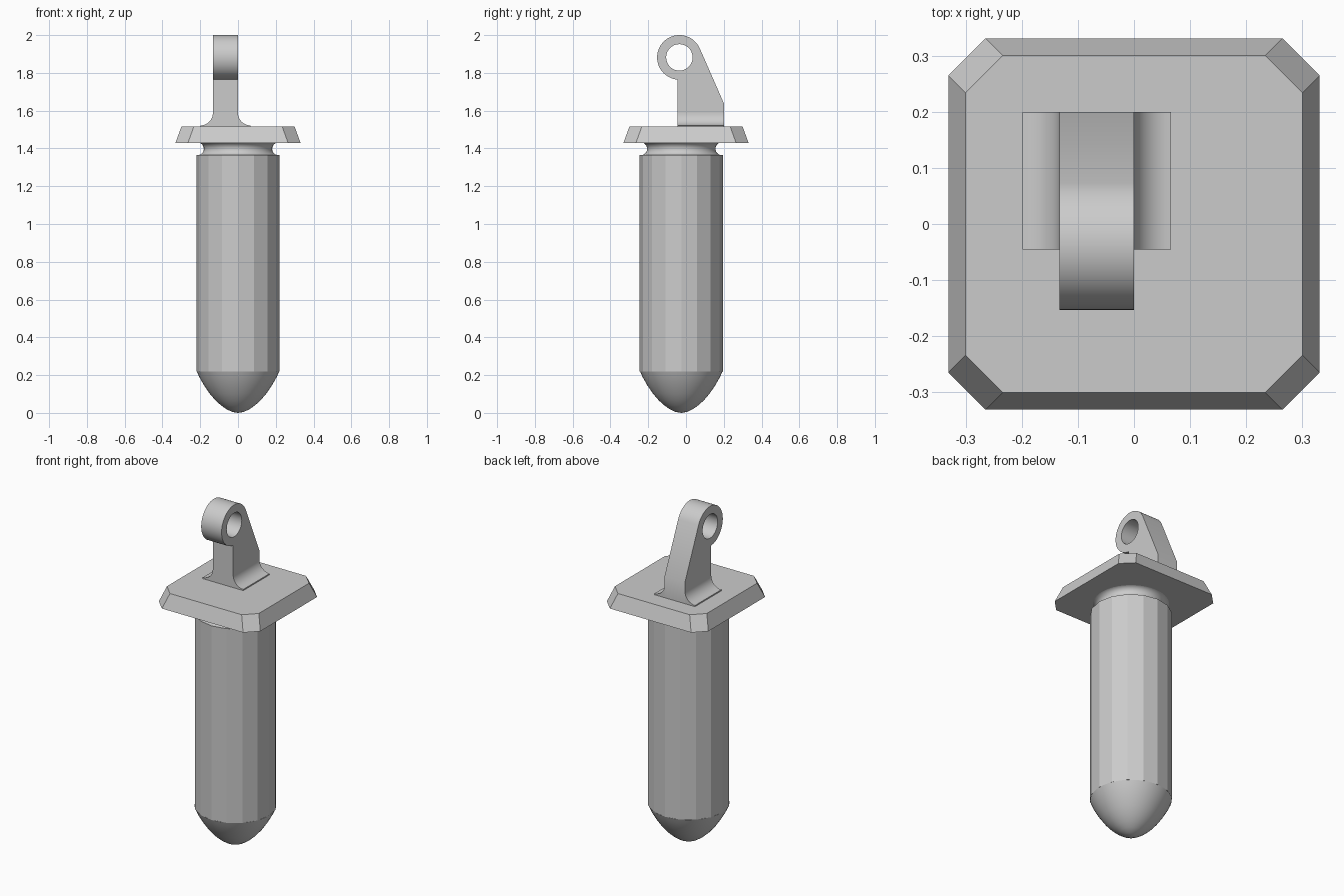
import bpy, bmesh
from math import sin, cos, radians, pi
from mathutils import Vector

cube = bpy.data.objects.get("Cube")
if cube:
    bpy.data.objects.remove(cube)

grey = bpy.data.materials.new("plain grey")
grey.use_nodes = True
grey.diffuse_color = (0.6, 0.6, 0.6, 1)
grey.node_tree.nodes["Principled BSDF"].inputs["Base Color"].default_value = (0.6, 0.6, 0.6, 1)


def finish(bm, name, smooth=None):
    bmesh.ops.remove_doubles(bm, verts=bm.verts, dist=0.0001)
    bmesh.ops.recalc_face_normals(bm, faces=bm.faces)
    mesh = bpy.data.meshes.new(name)
    bm.to_mesh(mesh)
    bm.free()
    mesh.materials.append(grey)
    obj = bpy.data.objects.new(name, mesh)
    bpy.context.collection.objects.link(obj)
    if smooth:
        bpy.ops.object.select_all(action="DESELECT")
        obj.select_set(True)
        bpy.context.view_layer.objects.active = obj
        bpy.ops.object.shade_smooth_by_angle(angle=radians(smooth))
    return obj


def arc(cx, cy, r, start, end, steps):
    angles = [radians(start + (end - start) * i / steps) for i in range(steps + 1)]
    return [(cx + r * cos(a), cy + r * sin(a)) for a in angles]


def loft(name, rings, smooth=None):
    """Skin closed rings of points and cap both ends."""
    bm = bmesh.new()
    loops = [[bm.verts.new(p) for p in ring] for ring in rings]
    n = len(loops[0])
    for low, high in zip(loops, loops[1:]):
        for i in range(n):
            j = (i + 1) % n
            bm.faces.new((low[i], low[j], high[j], high[i]))
    bm.faces.new(loops[0][::-1])
    bm.faces.new(loops[-1])
    return finish(bm, name, smooth)


SHAFT_Y = -0.025


def lathe(name, profile, sides, smooth=None):
    rings = [[(r * cos(2 * pi * i / sides), SHAFT_Y + r * sin(2 * pi * i / sides), z)
              for i in range(sides)] for r, z in profile]
    return loft(name, rings, smooth)


def prism(name, outlines, place, depth, smooth=None):
    """Fill flat outlines (later ones are holes) and extrude them by depth."""
    bm = bmesh.new()
    for outline in outlines:
        verts = [bm.verts.new(place(a, b)) for a, b in outline]
        for i, v in enumerate(verts):
            bm.edges.new((v, verts[(i + 1) % len(verts)]))
    bmesh.ops.triangle_fill(bm, edges=bm.edges[:], use_beauty=True,
                            normal=Vector(depth).normalized())
    out = bmesh.ops.extrude_face_region(bm, geom=bm.faces[:], use_keep_orig=True)
    moved = [g for g in out["geom"] if isinstance(g, bmesh.types.BMVert)]
    bmesh.ops.translate(bm, verts=moved, vec=depth)
    return finish(bm, name, smooth)


# Faceted shaft, rounded tip and hollowed neck
lathe("shaft", [(0.22, 0.22), (0.22, 1.365)], 16)
tip = [(0.001, 0), (0.03, 0.005), (0.06, 0.019), (0.09, 0.04), (0.12, 0.067),
       (0.15, 0.102), (0.18, 0.146), (0.205, 0.19), (0.218, 0.22)]
lathe("rounded_tip", tip, 48, 40)
lathe("neck", arc(0.215, 1.398, 0.034, 270, 90, 12), 48, 40)


# Square flange with cut corners and sloped sides
def octagon(half, cut, z):
    quarter = [Vector((half, cut)), Vector((cut, half))]
    points = []
    for k in range(4):
        for p in quarter:
            x, y = p
            for _ in range(k):
                x, y = -y, x
            points.append((x, y, z))
    return points


loft("flange", [octagon(0.331, 0.265, 1.43), octagon(0.3, 0.234, 1.515)])

# Eyelet bracket with a sloped back
LEFT, RIGHT, FRONT, BACK, BASE = 0.0, -0.133, -0.045, 0.2, 1.512
EYE = (-0.035, 1.882)
outer = arc(*EYE, 0.118, 24, 265, 48) + [(FRONT, BASE), (BACK, BASE), (BACK, 1.64)]
hole = arc(*EYE, 0.07, 0, 352.5, 47)
prism("eyelet_bracket", [outer, hole], lambda y, z: (RIGHT, y, z),
      (LEFT - RIGHT, 0, 0), 30)

# Curved fillets on both sides of the bracket foot
R = 0.066
fillet = arc(R, 1.522 + R, R, 270, 180, 10) + [(0, BASE), (R, BASE)]
for side, start, sign in (("left", LEFT, 1), ("right", RIGHT, -1)):
    prism(side + "_fillet", [fillet], lambda x, z: (start + sign * x, FRONT, z),
          (0, BACK - FRONT, 0), 30)
